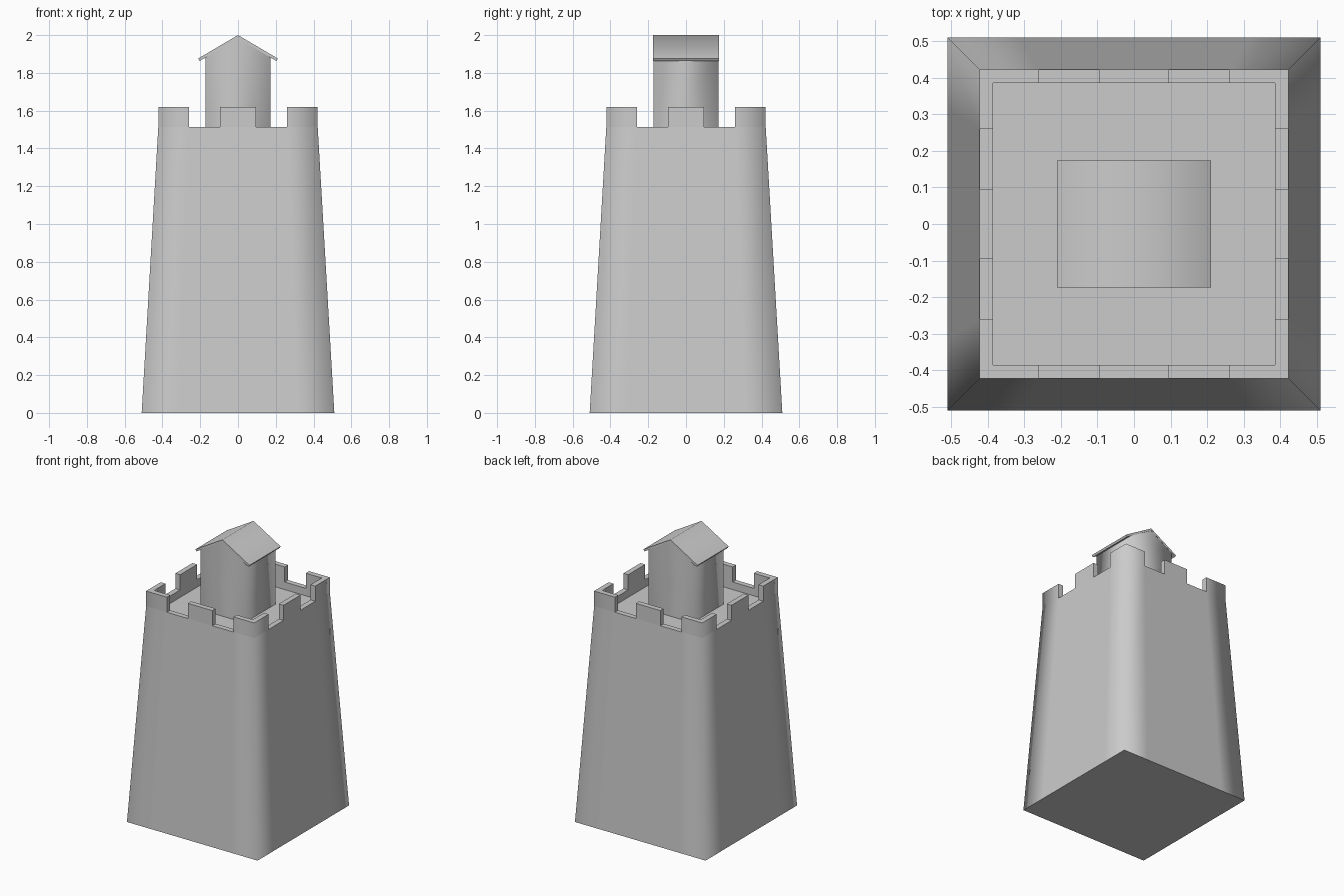
import bpy, bmesh
from mathutils import Vector

if "Cube" in bpy.data.objects:
    bpy.data.objects.remove(bpy.data.objects["Cube"])


def finish(bm, name, soft):
    """Make an object; only edges passing the soft test are blended."""
    bmesh.ops.recalc_face_normals(bm, faces=bm.faces)
    for f in bm.faces:
        f.smooth = True
    for e in bm.edges:
        flat = e.is_manifold and e.calc_face_angle() < 0.02
        e.smooth = flat or soft(e)
    me = bpy.data.meshes.new(name)
    bm.to_mesh(me)
    bm.free()
    ob = bpy.data.objects.new(name, me)
    bpy.context.collection.objects.link(ob)
    return ob


def upright(e):
    d = e.verts[0].co - e.verts[1].co
    return abs(d.z) > 0.9 * d.length


def corner(e):
    return upright(e) and all(
        abs(abs(v.co.x) - abs(v.co.y)) < 0.001 for v in e.verts)


def prism(profile, y0, y1):
    """Extrude an (x, z) outline along y."""
    bm = bmesh.new()
    face = bm.faces.new([bm.verts.new((x, y0, z)) for x, z in profile])
    ext = bmesh.ops.extrude_face_region(bm, geom=[face], use_keep_orig=True)
    for v in ext["geom"]:
        if isinstance(v, bmesh.types.BMVert):
            v.co.y = y1
    return bm


# Tapered tower: stacked square loops split at the battlement gaps
BASE, TOP, INNER = 0.51, 0.422, 0.385
RIM_Z, DECK_Z, MERLON_Z = 1.513, 1.46, 1.62
cuts = [-TOP, -0.26, -0.095, 0.095, 0.26]
ring = []
for ax, ay in ((1, 0), (0, 1), (-1, 0), (0, -1)):
    for t in cuts:
        # walk along each side in turn, counter-clockwise
        ring.append((ax * t + ay * TOP, ay * t - ax * TOP))


def clamp(v):
    return max(-INNER, min(INNER, v))


bm = bmesh.new()
k = BASE / TOP
loops = [
    [bm.verts.new((x * k, y * k, 0)) for x, y in ring],
    [bm.verts.new((x, y, RIM_Z)) for x, y in ring],
    [bm.verts.new((clamp(x), clamp(y), RIM_Z)) for x, y in ring],
    [bm.verts.new((clamp(x), clamp(y), DECK_Z)) for x, y in ring],
]
n = len(ring)
merlons = []
for level, (a, b) in enumerate(zip(loops, loops[1:])):
    for i in range(n):
        j = (i + 1) % n
        f = bm.faces.new((a[i], a[j], b[j], b[i]))
        if level == 1 and i % 5 in (0, 2, 4):
            merlons.append(f)
bm.faces.new(loops[0][::-1])
bm.faces.new(loops[-1])

# Battlements: raise alternate pieces of the rim
ext = bmesh.ops.extrude_face_region(bm, geom=merlons)
for v in ext["geom"]:
    if isinstance(v, bmesh.types.BMVert):
        v.co.z = MERLON_Z
finish(bm, "tower_with_battlements", corner)

# Turret house with gabled ends
W = 0.173
house = [(-W, DECK_Z), (W, DECK_Z), (W, 1.883), (0, 1.985), (-W, 1.883)]
finish(prism(house, -W, W), "turret_house", upright)

# Thin pitched roof with overhanging eaves
roof = [(-0.203, 1.863), (0, 1.984), (0.203, 1.863),
        (0.211, 1.876), (0, 2.0), (-0.211, 1.876)]
finish(prism(roof, -0.174, 0.174), "turret_roof",
       lambda e: all(abs(v.co.x) < 0.001 for v in e.verts)
       and abs(e.verts[0].co.y - e.verts[1].co.y) > 0.1)
